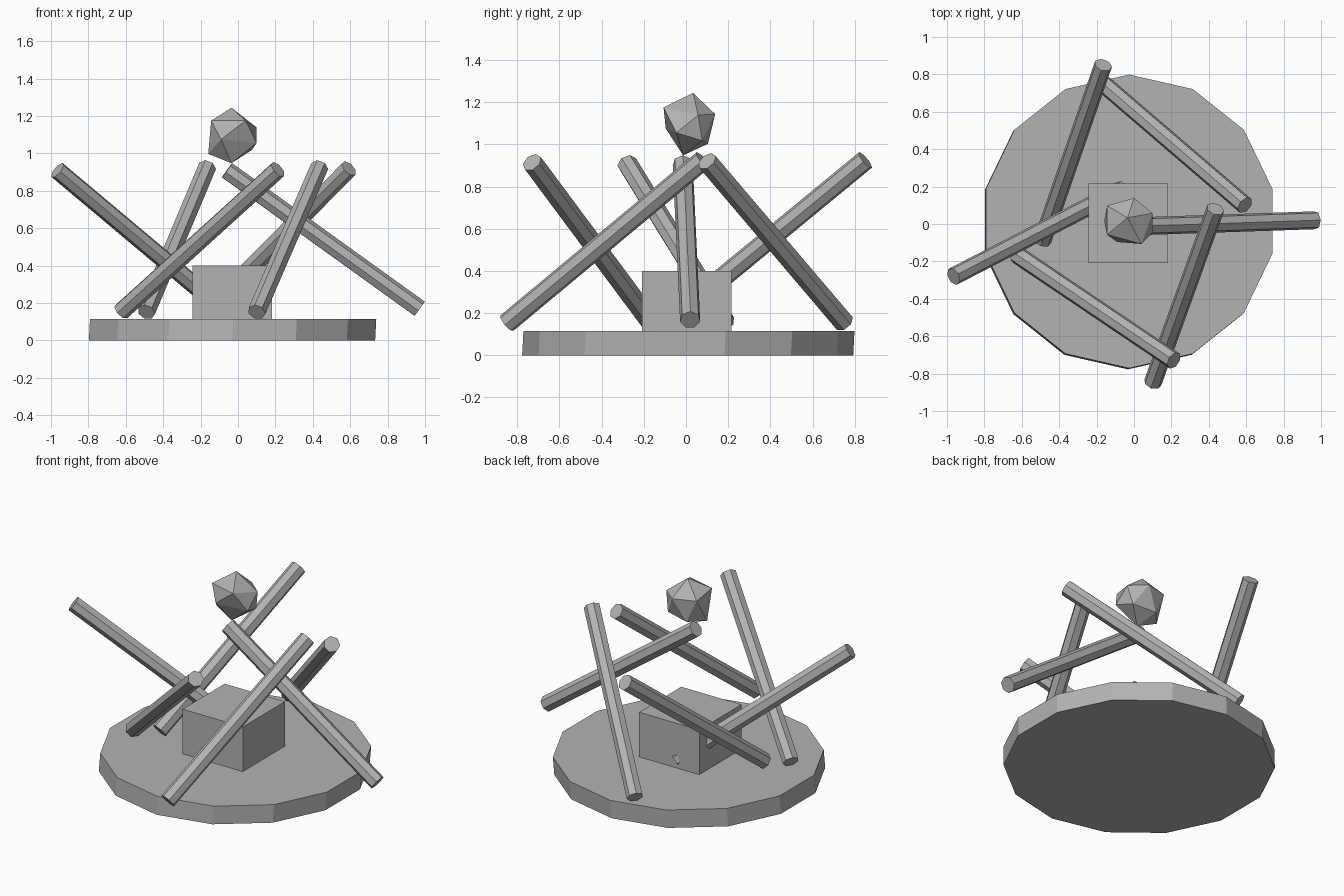
import bpy, math
from mathutils import Vector

if "Cube" in bpy.data.objects:
    bpy.data.objects.remove(bpy.data.objects["Cube"])

CENTRE = Vector((-0.032, 0.008, 0))

# Mid grey used by every part
grey = bpy.data.materials.new("mid_grey")
grey.diffuse_color = (0.45, 0.45, 0.45, 1)
grey.use_nodes = True
grey.node_tree.nodes["Principled BSDF"].inputs["Base Color"].default_value = grey.diffuse_color


def finish(name):
    ob = bpy.context.object
    ob.name = name
    ob.data.materials.append(grey)
    return ob


def rod(name, low, high, radius=0.049, sides=7):
    """Faceted pole between two points."""
    a, b = Vector(low), Vector(high)
    d = b - a
    bpy.ops.mesh.primitive_cylinder_add(vertices=sides, radius=radius, depth=d.length,
                                        location=(a + b) / 2,
                                        rotation=d.to_track_quat('Z', 'Y').to_euler())
    finish(name)


# Ground disc, leaning very slightly
bpy.ops.mesh.primitive_cylinder_add(vertices=14, radius=0.785, depth=0.115,
                                    location=CENTRE + Vector((0, 0, 0.0575)))
disc = finish("base_disc")
for v in disc.data.vertices:
    if v.co.z > 0:
        v.co.x += 0.006
        v.co.y += 0.006

# Central block
bpy.ops.mesh.primitive_cube_add(size=1, location=(-0.032, 0.003, 0.25))
finish("centre_block").scale = (0.425, 0.425, 0.30)

# Six leaning poles: low end, high end
poles = [
    ((-0.49, -0.09, 0.152), (-0.165, 0.85, 0.925)),
    ((0.10, -0.85, 0.152), (0.435, 0.08, 0.925)),
    ((0.97, 0.02, 0.168), (-0.06, -0.015, 0.908)),
    ((-0.065, 0.185, 0.155), (-0.965, -0.28, 0.91)),
    ((-0.165, 0.75, 0.155), (0.593, 0.1, 0.92)),
    ((-0.625, -0.165, 0.155), (0.213, -0.73, 0.915)),
]
for i, (low, high) in enumerate(poles):
    rod(f"leaning_pole_{i + 1}", low, high)

# Floating crystal: tilted icosahedron with a few corners nudged
bpy.ops.mesh.primitive_ico_sphere_add(subdivisions=1, radius=0.15,
                                      location=(-0.035, 0.01, 1.096),
                                      rotation=(math.radians(-9), 0, 0))
crystal = finish("floating_crystal")
nudges = {
    1: (0.026, 0.03, 0.018), 2: (-0.014, 0.026, 0.03), 3: (0.01, 0.02, -0.03),
    4: (0, -0.02, -0.01), 6: (0.034, 0, -0.007), 9: (-0.006, -0.008, 0),
    10: (0, 0.04, -0.017),
}
for i, n in nudges.items():
    crystal.data.vertices[i].co += Vector(n)
